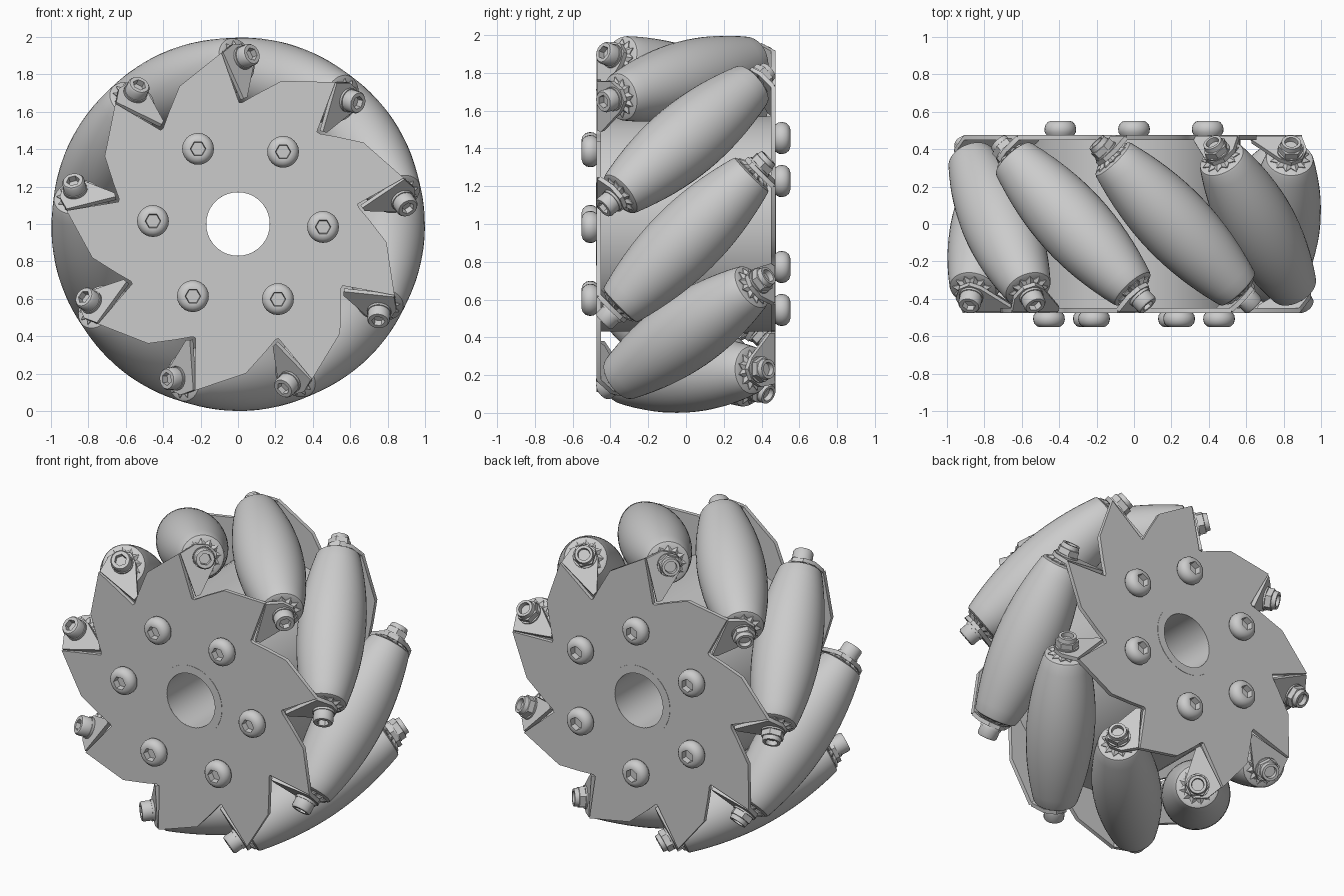
import bpy, bmesh
from math import sin, cos, pi, radians, sqrt
from mathutils import Matrix, Vector

cube = bpy.data.objects.get("Cube")
if cube:
    bpy.data.objects.remove(cube, do_unlink=True)

COUNT = 9                # rollers round the wheel
FIRST = 114              # angle of the first roller's middle
ROLLER_RADIUS = 0.8      # wheel centre to roller axis
PLATE_Z = 0.45           # inner face of a side plate
PLATE_T = 0.025

grey = bpy.data.materials.new("plain grey")
grey.use_nodes = True
colour = (0.6, 0.6, 0.6, 1)
grey.diffuse_color = colour
grey.node_tree.nodes["Principled BSDF"].inputs["Base Color"].default_value = colour

# The wheel is built flat, facing +z, then stood up to face -y
STAND = Matrix.Translation((0, 0, 1)) @ Matrix.Rotation(pi / 2, 4, 'X')


def spin(degrees):
    return Matrix.Rotation(radians(degrees), 4, 'Z')


def polar(degrees, r):
    return Vector((r * cos(radians(degrees)), r * sin(radians(degrees)), 0))


def finish(bm, name):
    bmesh.ops.remove_doubles(bm, verts=bm.verts, dist=0.0001)
    bmesh.ops.recalc_face_normals(bm, faces=bm.faces)
    mesh = bpy.data.meshes.new(name)
    bm.to_mesh(mesh)
    bm.free()
    mesh.materials.append(grey)
    return mesh


def place(mesh, name, matrix):
    ob = bpy.data.objects.new(name, mesh)
    bpy.context.collection.objects.link(ob)
    ob.matrix_world = STAND @ matrix
    return ob


def lathe(name, profile, segments=24, closed=False):
    """Turn (radius, z, shape) points about z; shape is round, hex or star."""
    bm = bmesh.new()
    rings = []
    for r, z, *shape in profile:
        ring = []
        for i in range(segments):
            a = 2 * pi * i / segments
            k = 1
            if shape == ["hex"]:
                k = cos(pi / 6) / cos(a % (pi / 3) - pi / 6)
            elif shape == ["star"]:
                k = 1 if i % 2 else 0.75
            ring.append(bm.verts.new((r * k * cos(a), r * k * sin(a), z)))
        rings.append(ring)
    pairs = list(zip(rings, rings[1:]))
    if closed:
        pairs.append((rings[-1], rings[0]))
    else:
        bm.faces.new(rings[0])
        bm.faces.new(rings[-1])
    for low, high in pairs:
        for i in range(segments):
            j = (i + 1) % segments
            bm.faces.new((low[i], low[j], high[j], high[i]))
    return finish(bm, name)


def sheet(name, outlines, thickness):
    """Flat outlines welded together and thickened along +z."""
    bm = bmesh.new()
    for outline in outlines:
        bm.faces.new([bm.verts.new(p) for p in outline])
    bmesh.ops.remove_doubles(bm, verts=bm.verts, dist=0.0001)
    grown = bmesh.ops.extrude_face_region(bm, geom=bm.faces[:], use_keep_orig=True)
    top = [v for v in grown["geom"] if isinstance(v, bmesh.types.BMVert)]
    bmesh.ops.translate(bm, verts=top, vec=(0, 0, thickness))
    return finish(bm, name)


# Side plate with swept teeth, one sector per tooth
TOOTH = [(2.5, 0.65), (8.5, 0.92), (26, 0.80), (35, 0.70), (41, 0.65), (42.5, 0.65)]
BORE = 0.17
sectors = []
for k in range(COUNT):
    b = FIRST - 27 + k * 360 / COUNT
    outer = [polar(b + a, r) for a, r in TOOTH]
    inner = [polar(b + 2.5 + a, BORE) for a in (40, 30, 20, 10, 0)]
    sectors.append(outer + inner)
plate = sheet("side_plate", sectors, PLATE_T)

# Bent tab that carries a roller end, square to the roller axis
TAB = [(0.07, 0.12), (-0.2, 0.12), (-0.2, 0.09), (-0.06, -0.05),
       (0, -0.08), (0.06, -0.05), (0.09, 0.02)]
tab = sheet("roller_tab", [[Vector((x, y, 0.52)) for x, y in TAB]], PLATE_T)

# Barrel roller whose outer line follows the wheel's rim
HALF = 0.48
barrel = []
for i in range(17):
    z = HALF * (i / 8 - 1)
    barrel.append((1 - sqrt(ROLLER_RADIUS ** 2 + z * z / 2), z))
end = barrel[-1][0]
cap = [(end - 0.006, HALF + 0.012), (end - 0.025, HALF + 0.02), (0.05, HALF + 0.02)]
barrel = [(r, -z) for r, z in reversed(cap)] + barrel + cap
roller = lathe("roller", barrel, 40)

# Toothed collar, socket bolt, lock nut and axle on each roller
collar = lathe("roller_collar", [(0.105, 0.47, "star"), (0.11, 0.505, "star"),
                                 (0.08, 0.52, "star")])
bolt = lathe("axle_bolt", [(0.04, 0.5), (0.065, 0.545), (0.065, 0.56), (0.06, 0.56),
                           (0.06, 0.61), (0.053, 0.62), (0.036, 0.62, "hex"),
                           (0.034, 0.585, "hex")])
nut = lathe("axle_nut", [(0.04, 0.5), (0.07, 0.545), (0.07, 0.555), (0.068, 0.555, "hex"),
                         (0.068, 0.59, "hex"), (0.056, 0.592), (0.052, 0.618),
                         (0.036, 0.618), (0.034, 0.59)])
axle = lathe("roller_axle", [(0.035, -0.55), (0.035, 0.55)], 16)

# Round screw head with a hex socket
screw = lathe("plate_screw", [(0.07, 0.47), (0.083, 0.49), (0.085, 0.51), (0.08, 0.53),
                              (0.066, 0.546), (0.048, 0.552), (0.042, 0.552, "hex"),
                              (0.038, 0.515, "hex")])

# Core drum and bore sleeve
drum = lathe("core_drum", [(BORE + 0.005, -0.455), (0.57, -0.455), (0.57, 0.455),
                           (BORE + 0.005, 0.455)], 64, True)
place(drum, "core_drum", Matrix())
sleeve = lathe("bore_sleeve", [(BORE, -0.477), (0.22, -0.477), (0.22, 0.477),
                               (BORE, 0.477)], 48, True)
place(sleeve, "bore_sleeve", Matrix())

# Both sides: the back is the front turned over about a roller's middle
TURN = Matrix.Rotation(pi, 4, polar(FIRST + 80, 1))
for side, matrix in (("front", Matrix()), ("back", TURN)):
    place(plate, side + "_plate", matrix @ Matrix.Translation((0, 0, PLATE_Z)))
    for k in range(6):
        spot = Matrix.Translation(polar(60 * k - 2, 0.455))
        place(screw, f"{side}_screw_{k + 1}", matrix @ spot)

# Rollers slanted at 45 degrees, with their fittings
FLIP = Matrix.Rotation(pi, 4, 'X')
for k in range(COUNT):
    seat = (spin(FIRST + k * 360 / COUNT) @ Matrix.Translation((ROLLER_RADIUS, 0, 0))
            @ Matrix.Rotation(pi / 4, 4, 'X'))
    n = k + 1
    place(roller, f"roller_{n}", seat)
    place(axle, f"roller_axle_{n}", seat)
    place(bolt, f"axle_bolt_{n}", seat)
    place(nut, f"axle_nut_{n}", seat @ FLIP)
    for side, matrix in (("front", seat), ("back", seat @ FLIP)):
        place(tab, f"{side}_tab_{n}", matrix)
        place(collar, f"{side}_collar_{n}", matrix)

# Smooth the turned parts, keep edges sharp
for ob in bpy.context.scene.objects:
    if ob.type == 'MESH':
        ob.select_set(True)
        bpy.context.view_layer.objects.active = ob
bpy.ops.object.shade_smooth_by_angle(angle=radians(35))
